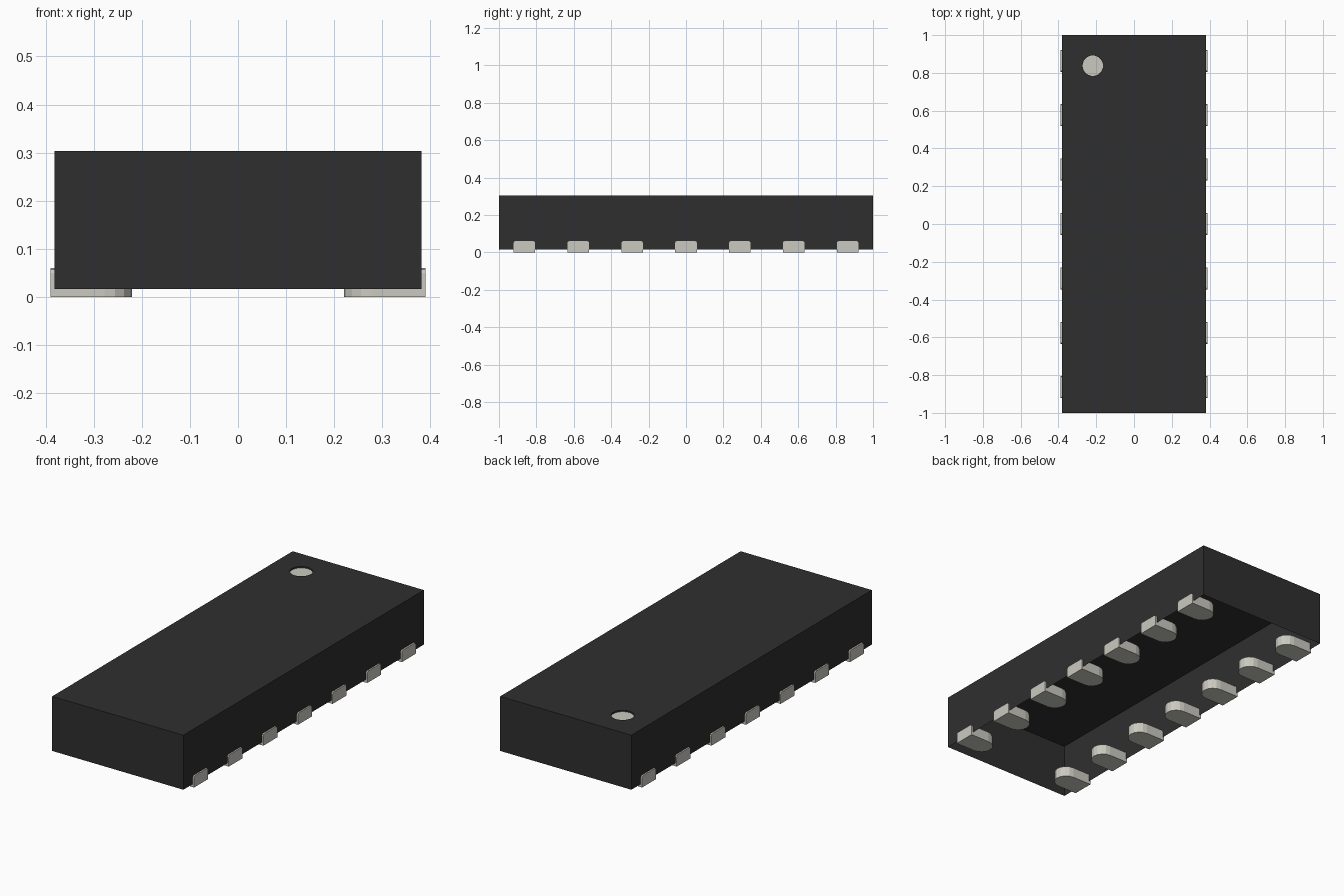
import bpy, bmesh, math

cube = bpy.data.objects.get("Cube")
if cube:
    bpy.data.objects.remove(cube, do_unlink=True)

HALF_X, HALF_Y, BASE, TOP = 0.382, 1.0, 0.016, 0.303
DOT_X, DOT_Y, DOT_R, DOT_DEPTH = -0.218, 0.838, 0.055, 0.01
PIN_OUT, PIN_IN, PIN_HALF, PIN_TOP = 0.39, 0.22, 0.058, 0.06
PITCH, PINS = 0.288, 7


def material(name, colour):
    mat = bpy.data.materials.new(name)
    mat.use_nodes = True
    mat.diffuse_color = (*colour, 1)
    bsdf = mat.node_tree.nodes["Principled BSDF"]
    bsdf.inputs["Base Color"].default_value = (*colour, 1)
    bsdf.inputs["Roughness"].default_value = 0.6
    return mat


def finish(bm, name, mat):
    mesh = bpy.data.meshes.new(name)
    bm.to_mesh(mesh)
    bm.free()
    mesh.materials.append(mat)
    obj = bpy.data.objects.new(name, mesh)
    bpy.context.collection.objects.link(obj)
    return obj


def ring(bm, points, z):
    verts = [bm.verts.new((x, y, z)) for x, y in points]
    edges = [bm.edges.new((v, verts[(i + 1) % len(verts)])) for i, v in enumerate(verts)]
    return verts, edges


def walls(bm, low, high):
    n = len(low)
    for i in range(n):
        j = (i + 1) % n
        bm.faces.new((low[i], low[j], high[j], high[i]))


def circle(radius, count):
    return [(DOT_X + radius * math.cos(math.tau * i / count),
             DOT_Y + radius * math.sin(math.tau * i / count)) for i in range(count)]


black = material("black plastic", (0.028, 0.028, 0.028))
metal = material("pale grey metal", (0.6, 0.59, 0.53))

# Body shell: open underneath, with a shallow round pocket in the top
bm = bmesh.new()
corners = [(-HALF_X, -HALF_Y), (HALF_X, -HALF_Y), (HALF_X, HALF_Y), (-HALF_X, HALF_Y)]
low, _ = ring(bm, corners, BASE)
high, outer_edges = ring(bm, corners, TOP)
rim, rim_edges = ring(bm, circle(DOT_R, 32), TOP)
floor, _ = ring(bm, circle(DOT_R, 32), TOP - DOT_DEPTH)
bmesh.ops.triangle_fill(bm, edges=outer_edges + rim_edges, use_beauty=True, normal=(0, 0, 1))
walls(bm, low, high)
walls(bm, rim, floor)
bm.faces.new(floor)
bmesh.ops.recalc_face_normals(bm, faces=bm.faces)
finish(bm, "body", black)

# Round orientation mark lying in the pocket
bm = bmesh.new()
mark, _ = ring(bm, circle(DOT_R - 0.001, 32), TOP - DOT_DEPTH + 0.003)
bm.faces.new(mark)
finish(bm, "orientation_mark", metal)


# Contact pin: flat outer end, half-round inner end, softened upper edges
def pin(name, side, y):
    centre = PIN_IN + PIN_HALF
    outline = [(PIN_OUT, -PIN_HALF), (PIN_OUT, PIN_HALF)]
    for i in range(9):
        a = math.pi / 2 + math.pi * i / 8
        outline.append((centre + PIN_HALF * math.cos(a), PIN_HALF * math.sin(a)))
    bm = bmesh.new()
    low, _ = ring(bm, [(side * px, y + py) for px, py in outline], 0)
    high, top_edges = ring(bm, [(side * px, y + py) for px, py in outline], PIN_TOP)
    walls(bm, low, high)
    bm.faces.new(low)
    bm.faces.new(high)
    bmesh.ops.recalc_face_normals(bm, faces=bm.faces)
    soft = [e for e in top_edges if min(abs(v.co.x) for v in e.verts) < PIN_OUT - 0.01]
    bmesh.ops.bevel(bm, geom=soft, offset=0.01, segments=2, affect='EDGES', profile=0.5)
    return finish(bm, name, metal)


for side, label in ((-1, "right"), (1, "left")):
    for i in range(PINS):
        pin(f"{label}_pin_{i + 1}", side, (i - (PINS - 1) / 2) * PITCH)
